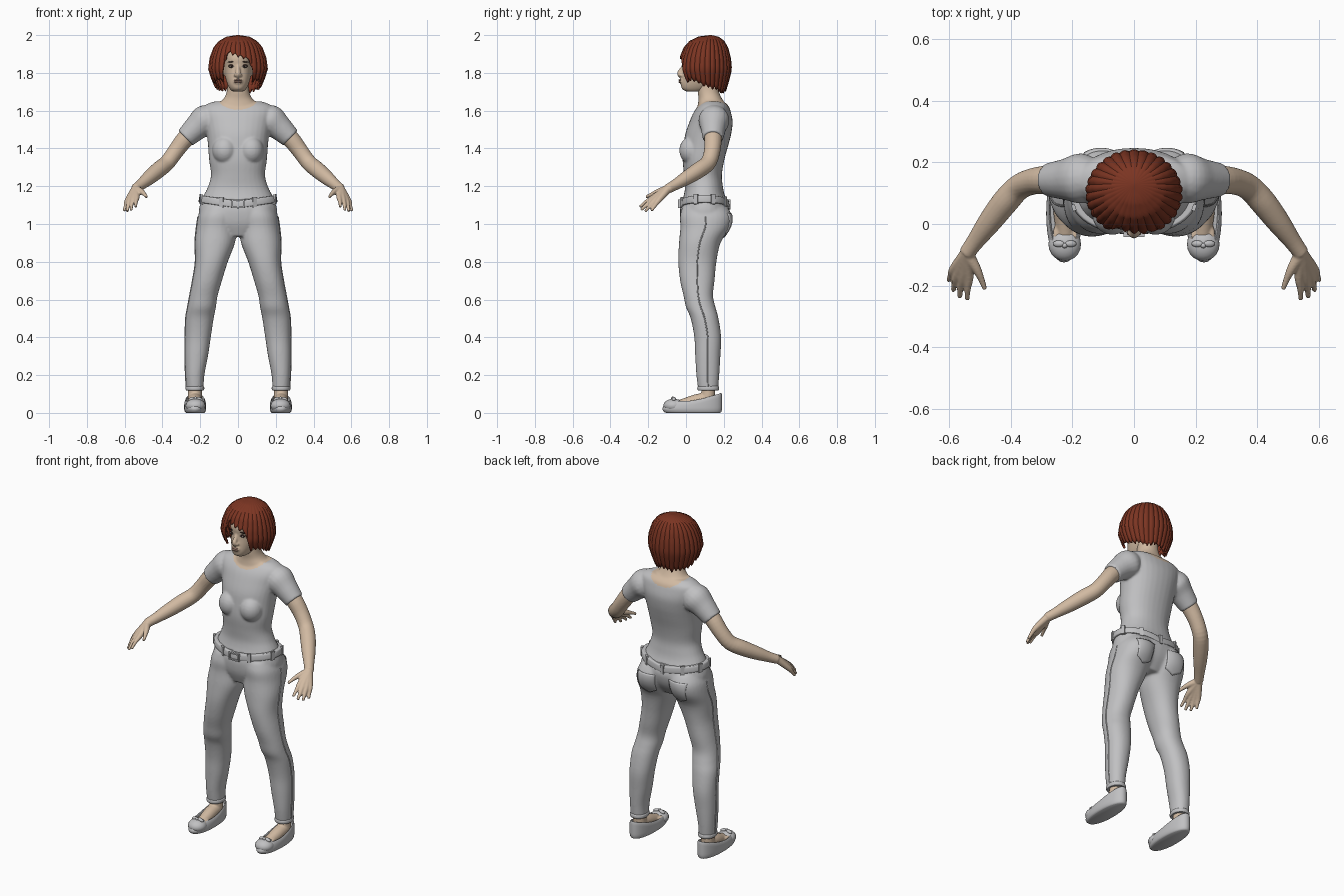
import bpy, bmesh, math, random
from mathutils import Vector, Matrix

random.seed(4)
if "Cube" in bpy.data.objects:
    bpy.data.objects.remove(bpy.data.objects["Cube"], do_unlink=True)


def material(name, r, g, b):
    m = bpy.data.materials.new(name)
    m.use_nodes = True
    m.diffuse_color = (r, g, b, 1)
    m.node_tree.nodes["Principled BSDF"].inputs["Base Color"].default_value = (r, g, b, 1)
    return m


CLOTH = material("grey cloth", .53, .53, .54)
SKIN = material("skin", .64, .49, .36)
HAIR = material("auburn hair", .2, .035, .016)
DARK = material("dark lashes", .03, .015, .012)
WHITE = material("eye white", .6, .56, .5)
LIP = material("lips", .42, .26, .2)


def smooth_rows(rows, steps=4):
    """Catmull-Rom interpolation of rows of numbers."""
    out = []
    for i in range(len(rows) - 1):
        quad = [rows[max(i - 1, 0)], rows[i], rows[i + 1], rows[min(i + 2, len(rows) - 1)]]
        for k in range(steps):
            t = k / steps
            out.append([b + .5 * t * (c - a + t * (2 * a - 5 * b + 4 * c - d + t * (3 * (b - c) + d - a)))
                        for a, b, c, d in zip(*quad)])
    return out + [list(rows[-1])]


def loft(bm, rings, cap_end=True):
    loops = [[bm.verts.new(p) for p in ring] for ring in rings]
    n = len(loops[0])
    for lo, hi in zip(loops, loops[1:]):
        for i in range(n):
            bm.faces.new((lo[i], lo[(i + 1) % n], hi[(i + 1) % n], hi[i]))
    bm.faces.new(loops[0])
    if cap_end:
        bm.faces.new(loops[-1])


def slab(bm, rows, side=1, n=32, power=.92):
    """Horizontal oval sections: height, centre x, half width, front y, back y."""
    def bend(v):
        return math.copysign(abs(v) ** power, v)
    rings = []
    for z, cx, hw, yf, yb in smooth_rows(rows):
        angles = [2 * math.pi * i / n for i in range(n)]
        rings.append([Vector((side * (cx + hw * bend(math.cos(a))),
                              (yf + yb) / 2 + (yb - yf) / 2 * bend(math.sin(a)), z)) for a in angles])
    loft(bm, rings)


def tube(bm, rows, side=1, n=20):
    """Round sections along a path: x, y, z, radius."""
    rows = smooth_rows(rows)
    pts = [Vector((side * r[0], r[1], r[2])) for r in rows]
    rings = []
    for i, p in enumerate(pts):
        t = (pts[min(i + 1, len(pts) - 1)] - pts[max(i - 1, 0)]).normalized()
        u = t.cross(Vector((1, 0, 0))).normalized()
        v = t.cross(u)
        rings.append([p + rows[i][3] * (u * math.cos(a) + v * math.sin(a))
                      for a in (2 * math.pi * k / n for k in range(n))])
    loft(bm, rings)


def blob(bm, c, r, turn=0):
    m = Matrix.Translation(c) @ Matrix.Rotation(turn, 4, 'Y') @ Matrix.Diagonal((*r, 1))
    bmesh.ops.create_uvsphere(bm, u_segments=20, v_segments=12, radius=1, matrix=m)


def box(bm, c, size, turn=0):
    m = Matrix.Translation(c) @ Matrix.Rotation(turn, 4, 'Z') @ Matrix.Diagonal((*size, 1))
    bmesh.ops.create_cube(bm, size=1, matrix=m)


def finish(name, bm, mat, voxel=0, relax=6, sharp=40):
    """Turn a bmesh into an object, fusing its shells if a voxel size is given."""
    bmesh.ops.recalc_face_normals(bm, faces=bm.faces)
    me = bpy.data.meshes.new(name)
    bm.to_mesh(me)
    bm.free()
    ob = bpy.data.objects.new(name, me)
    bpy.context.scene.collection.objects.link(ob)
    if voxel:
        rm = ob.modifiers.new("fuse", 'REMESH')
        rm.mode, rm.voxel_size = 'VOXEL', voxel
        sm = ob.modifiers.new("relax", 'SMOOTH')
        sm.factor, sm.iterations = .5, relax
        dg = bpy.context.evaluated_depsgraph_get()
        ob.data = bpy.data.meshes.new_from_object(ob.evaluated_get(dg))
        ob.modifiers.clear()
    ob.data.materials.clear()
    ob.data.materials.append(mat)
    for p in ob.data.polygons:
        p.use_smooth = True
    ob.data.set_sharp_from_angle(angle=math.radians(sharp))
    return ob


SIDES = (("left", 1), ("right", -1))

# Shirt with neck; the scoop neckline is coloured by rule
bm = bmesh.new()
slab(bm, [(1.125, 0, .195, -.02, .217), (1.16, 0, .177, -.01, .203), (1.2, 0, .158, -.005, .195),
          (1.26, 0, .143, -.01, .19), (1.34, 0, .153, -.018, .203), (1.42, 0, .159, -.012, .225),
          (1.48, 0, .166, -.003, .24), (1.54, 0, .178, .018, .247), (1.59, 0, .19, .04, .238),
          (1.625, 0, .18, .065, .225), (1.648, 0, .13, .09, .2)])
slab(bm, [(1.58, 0, .1, .05, .215), (1.63, 0, .105, .062, .21), (1.665, 0, .075, .066, .19),
          (1.7, 0, .06, .062, .175), (1.76, 0, .055, .06, .17)])
for _, s in SIDES:
    blob(bm, (s * .07, .032, 1.39), (.066, .068, .075))
    tube(bm, [(.12, .15, 1.575, .06), (.17, .148, 1.55, .082), (.22, .145, 1.51, .068), (.278, .143, 1.455, .055)], s)
shirt = finish("shirt_and_neck", bm, CLOTH, .006, 8)
shirt.data.materials.append(SKIN)
for p in shirt.data.polygons:
    c = p.center
    if c.z > 1.69 or (c.x / .118) ** 2 + ((c.z - 1.69) / .085) ** 2 < 1:
        p.material_index = 1

# Trousers
LEG = [(.122, .228, .045, .065, .17), (.2, .228, .05, .055, .176), (.3, .22, .061, .049, .182),
       (.4, .212, .068, .044, .186), (.5, .203, .074, .025, .172), (.56, .192, .075, 0, .156),
       (.62, .182, .074, -.013, .143), (.7, .163, .078, -.031, .151), (.8, .14, .086, -.041, .161),
       (.9, .122, .106, -.037, .183), (.98, .114, .107, -.03, .232), (1.04, .105, .107, -.032, .243),
       (1.09, .09, .1, -.02, .22)]
bm = bmesh.new()
slab(bm, [(.935, 0, .1, 0, .17), (1, 0, .2, -.025, .215), (1.06, 0, .208, -.032, .232),
          (1.1, 0, .202, -.027, .225), (1.135, 0, .19, -.015, .213)])
for _, s in SIDES:
    slab(bm, LEG, s)
trousers = finish("trousers", bm, CLOTH, .007, 6)

# Outer leg seams and ankle hems
for label, s in SIDES:
    bm = bmesh.new()
    tube(bm, [(cx + hw - .001, (yf + yb) / 2, z, .004) for z, cx, hw, yf, yb in LEG[:-1]], s, 8)
    slab(bm, [(.118, .228, .045, .064, .171), (.124, .228, .049, .06, .175), (.136, .228, .049, .06, .175),
              (.142, .228, .045, .064, .171)], s)
    finish(label + "_seam_and_hem", bm, CLOTH)

# Back pockets laid onto the trousers
for label, s in SIDES:
    bm = bmesh.new()
    bmesh.ops.create_grid(bm, x_segments=12, y_segments=12, size=.5)
    for v in bm.verts:
        x, h = v.co.x, v.co.y
        point = .025 * (1 - 2 * abs(x)) if h < 0 else 0
        v.co = (s * (.105 + x * (.105 + .02 * h)), .3, 1.005 + h * .1 + point * 2 * h)
    ob = finish(label + "_back_pocket", bm, CLOTH)
    wrap = ob.modifiers.new("lay on", 'SHRINKWRAP')
    wrap.target, wrap.wrap_method = trousers, 'PROJECT'
    wrap.use_project_y, wrap.use_negative_direction, wrap.use_positive_direction = True, True, False
    thick = ob.modifiers.new("thickness", 'SOLIDIFY')
    thick.thickness, thick.offset = .01, 0

# Belt with loops and buckle, rising toward the hips
bm = bmesh.new()
slab(bm, [(1.083, 0, .2, -.026, .222), (1.087, 0, .208, -.034, .23),
          (1.118, 0, .204, -.031, .227), (1.122, 0, .195, -.02, .217)], n=48)
for a in (20, 55, 125, 160, 200, 245, 295, 340, 90):
    a = math.radians(a)
    box(bm, (.208 * math.cos(a), .098 + .131 * math.sin(a), 1.102), (.012, .022, .052), a)
for x in (-.03, .03):
    box(bm, (x, -.035, 1.102), (.008, .014, .045))
for z in (1.083, 1.121):
    box(bm, (0, -.035, z), (.066, .014, .008))
for v in bm.verts:
    v.co.z += .15 * abs(v.co.x)
finish("belt", bm, CLOTH)

# Arms and hands
WRIST = (.543, -.095, 1.187)
FINGERS = [((.536, -.17, 1.143), (.54, -.21, 1.118), (.542, -.245, 1.09)),
           ((.556, -.172, 1.133), (.563, -.208, 1.103), (.566, -.238, 1.074)),
           ((.573, -.163, 1.126), (.582, -.193, 1.095), (.587, -.216, 1.066)),
           ((.585, -.146, 1.124), (.595, -.167, 1.095), (.602, -.184, 1.07)),
           ((.512, -.145, 1.172), (.495, -.182, 1.157), (.484, -.212, 1.143))]
for label, s in SIDES:
    bm = bmesh.new()
    tube(bm, [(.22, .143, 1.505, .046), (.28, .143, 1.45, .047), (.33, .138, 1.385, .043), (.375, .118, 1.325, .042),
              (.42, .07, 1.287, .043), (.47, .005, 1.245, .038), (.515, -.056, 1.208, .029), (*WRIST, .026)], s)
    for knuckle, mid, tip in FINGERS:
        tube(bm, [(*WRIST, .022), (*knuckle, .0155), (*mid, .0105), (*tip, .008)], s, 12)
    finish(label + "_arm", bm, SKIN, .0045, 3)

# Feet and flat shoes with bows
for label, s in SIDES:
    bm = bmesh.new()
    tube(bm, [(.228, .118, .2, .036), (.228, .118, .12, .037), (.228, .115, .07, .038), (.228, .11, .04, .036)], s)
    tube(bm, [(.228, .13, .075, .036), (.227, .06, .063, .037), (.224, 0, .047, .033), (.222, -.05, .035, .028)], s)
    for i in range(5):
        blob(bm, (s * (.19 + .016 * i), -.035, .05), (.009, .03, .014))
    finish(label + "_foot", bm, SKIN, .005, 4)

    bm = bmesh.new()
    slab(bm, [(0, .227, .048, -.105, .18), (.006, .227, .054, -.117, .187), (.022, .227, .058, -.125, .191),
              (.045, .227, .057, -.112, .191), (.06, .227, .052, -.095, .188), (.06, .227, .047, -.09, .182),
              (.042, .227, .044, -.085, .178)], s)
    for v in bm.verts:
        if v.co.z > .035:
            v.co.z += .045 * max(0, v.co.y / .19) ** 1.5
    blob(bm, (s * .225, -.066, .038), (.053, .054, .037))
    blob(bm, (s * .225, -.07, .077), (.009, .009, .009))
    for k in (-1, 1):
        blob(bm, (s * .225 + k * .02, -.064, .074), (.019, .011, .009), k * .3)
    finish(label + "_shoe", bm, CLOTH)

# Head with nose and ears
bm = bmesh.new()
slab(bm, [(1.702, 0, .03, 0, .08), (1.715, 0, .043, -.02, .12), (1.74, 0, .056, -.027, .15),
          (1.78, 0, .068, -.023, .18), (1.83, 0, .074, -.018, .2), (1.88, 0, .078, -.022, .21),
          (1.93, 0, .07, 0, .19), (1.96, 0, .03, .05, .14)])
tube(bm, [(0, -.01, 1.85, .008), (0, -.02, 1.825, .01), (0, -.034, 1.797, .014), (0, -.026, 1.782, .012)])
blob(bm, (0, -.02, 1.755), (.026, .016, .018))
for _, s in SIDES:
    blob(bm, (s * .013, -.027, 1.788), (.01, .012, .008))
    blob(bm, (s * .078, .09, 1.82), (.012, .022, .034))
finish("head", bm, SKIN, .005, 4)

# Face details
bm = bmesh.new()
for z, h in ((1.762, .005), (1.752, .006)):
    blob(bm, (0, -.031, z), (.023, .009, h))
finish("lips", bm, LIP)
for label, s in SIDES:
    bm = bmesh.new()
    blob(bm, (s * .033, -.008, 1.836), (.019, .007, .0095))
    blob(bm, (s * .033, -.016, 1.836), (.006, .0035, .006))
    blob(bm, (s * .036, -.011, 1.858), (.021, .007, .0035), s * .12)
    finish(label + "_lashes_iris_and_brow", bm, DARK)
    bm = bmesh.new()
    blob(bm, (s * .033, -.0105, 1.835), (.014, .006, .006))
    finish(label + "_eye", bm, WHITE)

# Bobbed hair in radial strands, with a swept fringe
PROFILE = [(2, .03), (1.993, .36), (1.97, .64), (1.935, .82), (1.88, .95), (1.82, 1), (1.77, .9), (1.68, .66)]


def hair_scale(z):
    for (z1, s1), (z2, s2) in zip(PROFILE, PROFILE[1:]):
        if z >= z2:
            return s1 + (s2 - s1) * (z1 - z) / (z1 - z2)
    return PROFILE[-1][1]


STRANDS, PER, ROWS = 30, 6, 18
jitter = [random.uniform(-.012, .012) for _ in range(STRANDS)]
rings = [[] for _ in range(ROWS)]
for i in range(STRANDS * PER):
    a = 2 * math.pi * i / (STRANDS * PER)
    u = abs(2 * (i % PER) / PER - 1)
    front = -math.sin(a)
    w = min(max((front - .82) / .09, 0), 1)
    low = 1.73 + .035 * front + jitter[i // PER]
    fringe = 1.885 - .3 * .155 * math.cos(a)
    hem = low + (fringe - low) * w + .016 * u
    for k in range(ROWS):
        t = k / (ROWS - 1)
        z = 2 - (2 - hem) * t ** 1.6
        sc = hair_scale(z)
        r = sc * (1 + .04 * (1 - u * u))
        rings[k].append(Vector((.153 * r * math.cos(a), .13 - .03 * sc + .138 * r * math.sin(a), z)))
bm = bmesh.new()
loft(bm, rings, cap_end=False)
hair = finish("hair", bm, HAIR, sharp=35)
shell = hair.modifiers.new("thickness", 'SOLIDIFY')
shell.thickness, shell.offset = .012, -1
